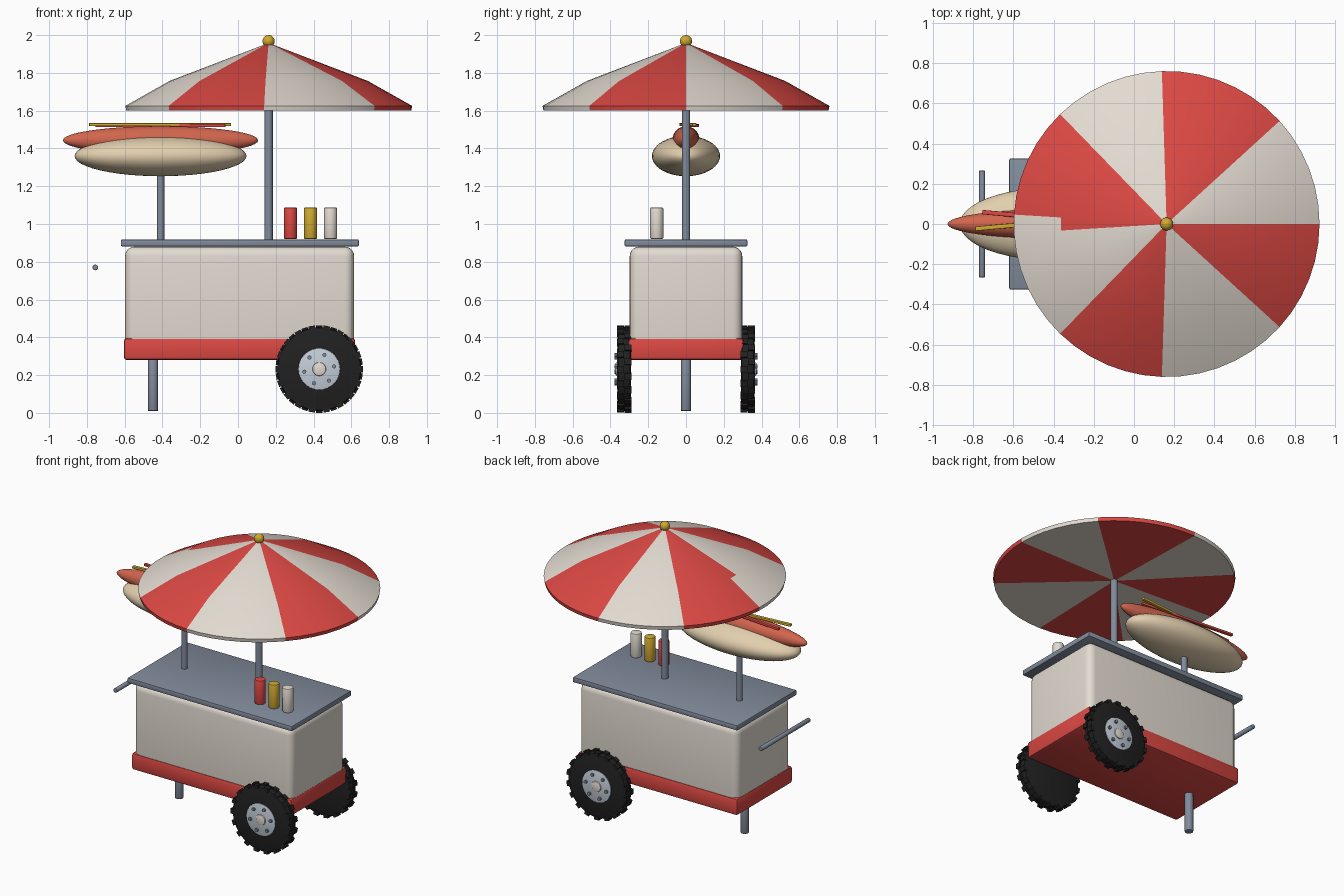
import bpy, bmesh, math
from mathutils import Matrix

if "Cube" in bpy.data.objects:
    bpy.data.objects.remove(bpy.data.objects["Cube"])


def mat(name, rgb):
    m = bpy.data.materials.new(name)
    m.diffuse_color = (*rgb, 1)
    m.use_nodes = True
    m.node_tree.nodes["Principled BSDF"].inputs["Base Color"].default_value = m.diffuse_color
    return m


CREAM = mat("cream", (0.77, 0.71, 0.64))
RED = mat("red", (0.71, 0.065, 0.056))
METAL = mat("blue_grey_metal", (0.22, 0.26, 0.33))
SILVER = mat("silver", (0.56, 0.62, 0.70))
RUBBER = mat("rubber", (0.015, 0.015, 0.015))
GOLD = mat("mustard_gold", (0.64, 0.40, 0.03))
BUN = mat("bun", (0.76, 0.62, 0.42))
SAUSAGE = mat("sausage", (0.64, 0.13, 0.075))


def finish(ob, name, m, bevel=0, segs=2, angle=35):
    ob.name = name
    if m:
        ob.data.materials.append(m)
    if bevel:
        b = ob.modifiers.new("bevel", "BEVEL")
        b.width, b.segments, b.limit_method = bevel, segs, "ANGLE"
        bpy.context.view_layer.objects.active = ob
        bpy.ops.object.modifier_apply(modifier="bevel")
    bpy.ops.object.shade_smooth_by_angle(angle=math.radians(angle))
    return ob


def box(name, lo, hi, m, bevel=0, segs=2):
    c = [(a + b) / 2 for a, b in zip(lo, hi)]
    bpy.ops.mesh.primitive_cube_add(size=1, location=c)
    ob = bpy.context.object
    ob.data.transform(Matrix.Diagonal([b - a for a, b in zip(lo, hi)] + [1]))
    return finish(ob, name, m, bevel, segs)


def cyl(name, c, r, length, m, axis="z", bevel=0, verts=32):
    rot = {"z": (0, 0, 0), "y": (math.pi / 2, 0, 0), "x": (0, math.pi / 2, 0)}[axis]
    bpy.ops.mesh.primitive_cylinder_add(radius=r, depth=length, location=c, rotation=rot, vertices=verts)
    return finish(bpy.context.object, name, m, bevel)


def ball(name, c, radii, m):
    bpy.ops.mesh.primitive_uv_sphere_add(segments=48, ring_count=24, radius=1, location=c)
    ob = bpy.context.object
    ob.data.transform(Matrix.Diagonal([*radii, 1]))
    return finish(ob, name, m)


# Cart: body, red base band, counter, leg, handle
box("cart_body", (-0.598, -0.298, 0.30), (0.615, 0.298, 0.88), CREAM, 0.05, 5)
box("base_band", (-0.604, -0.305, 0.28), (0.62, 0.305, 0.395), RED, 0.015)
box("counter", (-0.62, -0.325, 0.882), (0.64, 0.325, 0.918), METAL, 0.006)
cyl("front_leg", (-0.45, 0, 0.15), 0.027, 0.28, METAL, bevel=0.005)
cyl("push_handle", (-0.755, 0, 0.77), 0.015, 0.53, METAL, "y", 0.003)

# Wheels with tread blocks, hub, cap and bolts
WX, WZ = 0.43, 0.232
for s, side in ((-1, "near"), (1, "far")):
    cyl(f"tire_{side}", (WX, s * 0.327, WZ), 0.222, 0.07, RUBBER, "y", 0.012, 48)
    cyl(f"hub_{side}", (WX, s * 0.34, WZ), 0.11, 0.05, SILVER, "y", 0.003)
    cyl(f"hub_cap_{side}", (WX, s * 0.35, WZ), 0.036, 0.046, CREAM, "y", 0.006)
    for i in range(6):
        a = math.radians(60 * i + 10)
        cyl(f"bolt_{side}_{i}", (WX + 0.08 * math.cos(a), s * 0.367, WZ + 0.08 * math.sin(a)),
            0.011, 0.022, METAL, "y", verts=8)
    bm = bmesh.new()
    for row in range(2):
        for i in range(18):
            a = (i + row / 2) * math.tau / 18
            M = (Matrix.Translation((WX, s * 0.327, WZ)) @ Matrix.Rotation(a, 4, "Y")
                 @ Matrix.Translation((0.219, (row - 0.5) * 0.04, 0))
                 @ Matrix.Diagonal((0.025, 0.036, 0.034, 1)))
            bmesh.ops.create_cube(bm, size=1, matrix=M)
    me = bpy.data.meshes.new("tread")
    bm.to_mesh(me)
    bm.free()
    me.materials.append(RUBBER)
    bpy.context.collection.objects.link(bpy.data.objects.new(f"tread_{side}", me))

# Umbrella: pole, striped canopy (closed underneath), finial
UX = 0.162
cyl("umbrella_pole", (UX, 0, 1.40), 0.022, 1.0, METAL)
N = 51
profile = [(0.03, 1.947), (0.526, 1.757), (0.76, 1.625), (0.755, 1.60)]
bm = bmesh.new()
rings = [[bm.verts.new((UX + r * math.cos(i * math.tau / N), r * math.sin(i * math.tau / N), z))
          for i in range(N)] for r, z in profile]
top = bm.verts.new((UX, 0, 1.95))
bottom = bm.verts.new((UX, 0, 1.60))
for i in range(N):
    j = (i + 1) % N
    faces = [bm.faces.new((top, rings[0][i], rings[0][j])),
             bm.faces.new((bottom, rings[-1][j], rings[-1][i]))]
    faces += [bm.faces.new((a[i], b[i], b[j], a[j])) for a, b in zip(rings, rings[1:])]
    for k, f in enumerate(faces):
        # the segment straddling the left side is red only on the inner ring
        nudge = -0.01 if k in (0, 2) else 0.01
        f.material_index = int(((i + 0.5) * 8 / N) + nudge) % 2
me = bpy.data.meshes.new("canopy")
bm.to_mesh(me)
bm.free()
me.materials.append(CREAM)
me.materials.append(RED)
canopy = bpy.data.objects.new("umbrella_canopy", me)
bpy.context.collection.objects.link(canopy)
bpy.ops.object.select_all(action="DESELECT")
canopy.select_set(True)
bpy.context.view_layer.objects.active = canopy
finish(canopy, "umbrella_canopy", None)
ball("finial", (UX, 0, 1.968), (0.032,) * 3, GOLD)

# Condiment bottles
for x, m, n in ((0.278, RED, "ketchup"), (0.384, GOLD, "mustard"), (0.49, CREAM, "mayo")):
    cyl(f"{n}_bottle", (x, -0.155, 1.004), 0.035, 0.168, m, bevel=0.008)

# Hot dog sign on its post
cyl("sign_post", (-0.41, 0, 1.10), 0.02, 0.40, METAL)
ball("bun", (-0.41, 0, 1.36), (0.455, 0.18, 0.107), BUN)
ball("sausage", (-0.41, 0, 1.443), (0.517, 0.072, 0.075), SAUSAGE)
for n, x, y, l, turn, z, m in (("mustard_stripe", -0.413, 0.01, 0.755, 0.09, 1.526, GOLD),
                               ("ketchup_stripe", -0.41, 0.028, 0.69, -0.09, 1.521, RED)):
    ob = box(n, (-l / 2, -0.011, -0.008), (l / 2, 0.011, 0.008), m, 0.003)
    ob.location = (x, y, z)
    ob.rotation_euler.z = turn
